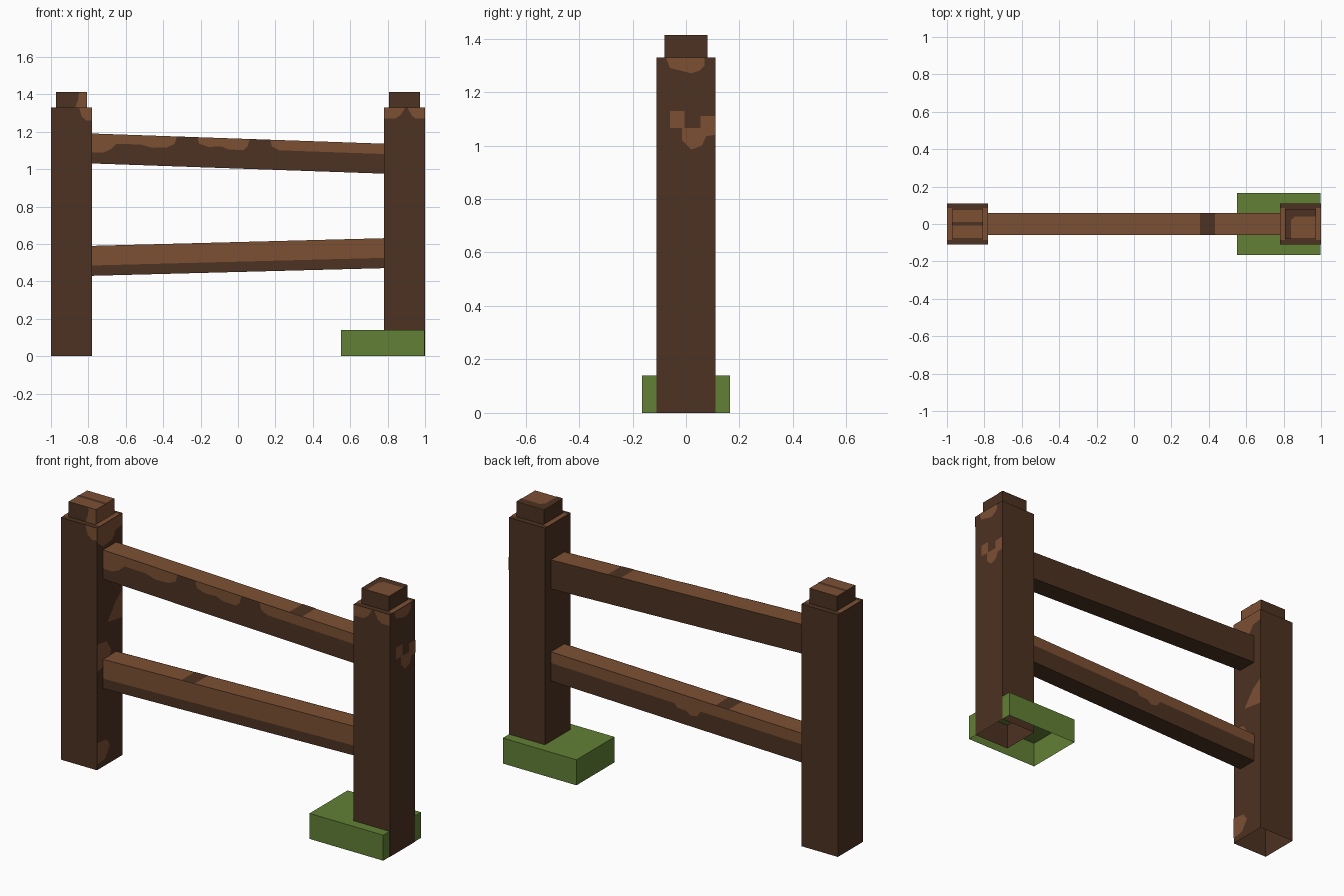
import bpy, bmesh, math
from mathutils import Vector, Matrix

if "Cube" in bpy.data.objects:
    bpy.data.objects.remove(bpy.data.objects["Cube"])


def material(name, rgb):
    m = bpy.data.materials.new(name)
    m.diffuse_color = (*rgb, 1)
    m.use_nodes = True
    m.node_tree.nodes["Principled BSDF"].inputs["Base Color"].default_value = m.diffuse_color
    return m


DARK = material("dark_wood", (0.074, 0.032, 0.016))
LIGHT = material("light_wood", (0.202, 0.080, 0.034))
GREEN = material("grass_green", (0.122, 0.216, 0.036))
LIFT = 0.002  # height of painted patches above the wood


def finish(name, bm, mats, matrix=Matrix()):
    me = bpy.data.meshes.new(name)
    bm.to_mesh(me)
    bm.free()
    for m in mats:
        me.materials.append(m)
    ob = bpy.data.objects.new(name, me)
    bpy.context.collection.objects.link(ob)
    ob.matrix_world = matrix
    return ob


def box(name, lo, hi, mats, open_bottom=True, light_rule=None, matrix=Matrix()):
    lo, hi = Vector(lo), Vector(hi)
    bm = bmesh.new()
    bmesh.ops.create_cube(bm, size=1)
    for v in bm.verts:
        v.co = Vector([(lo[i] + hi[i]) / 2 + v.co[i] * (hi[i] - lo[i]) for i in range(3)])
    bm.normal_update()
    if open_bottom:
        bmesh.ops.delete(bm, geom=[f for f in bm.faces if f.normal.z < -0.5], context='FACES_ONLY')
    for f in bm.faces:
        if light_rule and light_rule(f.normal):
            f.material_index = 1
    return finish(name, bm, mats, matrix)


def patch(name, side, pos, pts, mat, matrix=Matrix()):
    """Flat painted patch on the front, back, right or top side at a given position."""
    place = {
        "front": (lambda u, v: (u, pos - LIFT, v), (0, -1, 0)),
        "back": (lambda u, v: (u, pos + LIFT, v), (0, 1, 0)),
        "right": (lambda u, v: (pos + LIFT, u, v), (1, 0, 0)),
        "top": (lambda u, v: (u, v, pos + LIFT), (0, 0, 1)),
    }
    to3d, normal = place[side]
    bm = bmesh.new()
    f = bm.faces.new([bm.verts.new(to3d(u, v)) for u, v in pts])
    f.normal_update()
    if f.normal.dot(Vector(normal)) < 0:
        f.normal_flip()
    return finish(name, bm, [mat], matrix)


def rect(u0, u1, v0, v1):
    return [(u0, v0), (u1, v0), (u1, v1), (u0, v1)]


# Posts with their caps and pale ledge strips
H, W, TOP = 1.33, 0.11, 1.413
for label, cx in (("left", -0.89), ("right", 0.89)):
    s = 1 if cx > 0 else -1
    box(label + "_post", (cx - W, -W, 0), (cx + W, W, H), [DARK, LIGHT])
    rule = (lambda n: n.z > 0.5) if s > 0 else (lambda n: n.z > 0.5 or n.x > 0.5)
    box(label + "_post_cap", (cx - 0.083, -0.08, H), (cx + 0.083, 0.08, TOP), [DARK, LIGHT], True, rule)
    for k in (-1, 1):
        a, b = sorted((cx + k * 0.083, cx + k * W))
        patch(label + "_ledge_strip", "top", H, rect(a, b, -0.085, 0.085), LIGHT)

# Worn patches on the caps
patch("left_cap_front_wear", "front", -0.08,
      [(-0.87, H), (-0.807, H), (-0.807, TOP), (-0.85, TOP), (-0.855, 1.37)], LIGHT)
patch("left_cap_groove", "top", TOP, rect(-0.973, -0.807, -0.008, 0.012), DARK)
patch("right_cap_edge", "top", TOP,
      [(0.807, -0.08), (0.84, -0.08), (0.84, 0.02), (0.86, 0.04), (0.973, 0.04), (0.973, 0.08), (0.807, 0.08)], DARK)

# Worn patches on the left post
patch("left_post_corner_wear", "front", -W,
      [(-0.85, H), (-0.835, 1.28), (-0.81, 1.26), (-0.78, 1.26), (-0.78, H)], LIGHT)
for pts in (
    [(-W, H), (-W, 1.25), (-0.06, 1.21), (0.02, 1.22), (0.05, 1.26), (W, 1.27), (W, H)],
    [(-0.02, 0.78), (W, 0.76), (W, 0.91), (0.05, 0.87)],
    [(-W, 0.54), (-0.01, 0.56), (0.01, 0.62), (-0.03, 0.68), (-W, 0.69)],
    [(-W, 0.03), (-0.04, 0.04), (0.0, 0.10), (-0.03, 0.14), (-W, 0.15)],
):
    patch("left_post_inner_wear", "right", -0.78, pts, LIGHT)

# Worn patches on the right post
for pts in (
    [(0.78, H), (0.78, 1.27), (0.84, 1.27), (0.87, 1.29), (0.895, H)],
    [(0.905, H), (0.93, 1.285), (0.95, 1.27), (1.0, 1.27), (1.0, H)],
):
    patch("right_post_front_wear", "front", -W, pts, LIGHT)
for pts in (
    [(-0.075, H), (-0.06, 1.29), (-0.02, 1.28), (0.02, 1.27), (0.05, 1.28), (0.07, 1.30), (0.07, H)],
    rect(-0.06, -0.005, 1.065, 1.13),
    [(-0.015, 1.065), (-0.015, 1.02), (0.02, 0.985), (0.06, 1.0), (0.075, 1.035), (W, 1.04),
     (W, 1.11), (0.055, 1.11), (0.055, 1.065)],
):
    patch("right_post_side_wear", "right", 1.0, pts, LIGHT)

# Tilted rails, pale on top
R, L, D = 0.08, 0.997, 0.0575
upper = Matrix.Translation((0, 0, 1.083)) @ Matrix.Rotation(math.radians(2.0), 4, 'Y')
lower = Matrix.Translation((0, 0, 0.53)) @ Matrix.Rotation(math.radians(-1.5), 4, 'Y')
for label, m, band in (("upper", upper, 0.39), ("lower", lower, -0.26)):
    box(label + "_rail", (-L, -D, -R), (L, D, R), [DARK, LIGHT], False, lambda n: n.z > 0.5, m)
    patch(label + "_rail_dark_band", "top", R, rect(band - 0.04, band + 0.04, -D, D), DARK, m)

# Ragged pale edge along the front of the upper rail
for pts in (
    [(-0.79, R), (-0.79, -0.02), (-0.72, -0.02), (-0.68, 0.0), (-0.65, 0.03), (-0.52, 0.03),
     (-0.46, 0.015), (-0.38, 0.02), (-0.34, 0.04), (-0.33, R)],
    [(-0.22, R), (-0.21, 0.045), (-0.16, 0.03), (-0.09, 0.035), (-0.05, 0.02), (0.03, 0.02), (0.05, 0.04), (0.06, R)],
    [(0.17, R), (0.18, 0.045), (0.22, 0.025), (0.79, 0.025), (0.79, R)],
):
    patch("upper_rail_front_wear", "front", -D, pts, LIGHT, upper)

# Pale faces of the lower rail, with a drip at the back
patch("lower_rail_front_wear", "front", -D, rect(-0.8, 0.8, -0.025, R), LIGHT, lower)
patch("lower_rail_back_wear", "back", D,
      [(-0.8, R), (-0.8, 0.02), (-0.13, 0.02), (-0.11, -0.01), (-0.07, -0.02), (-0.04, 0.0),
       (0.01, 0.0), (0.03, 0.02), (0.8, 0.02), (0.8, R)], LIGHT, lower)

# Grass block around the right post
box("grass_block", (0.55, -0.165, 0), (0.998, 0.165, 0.14), [GREEN])
